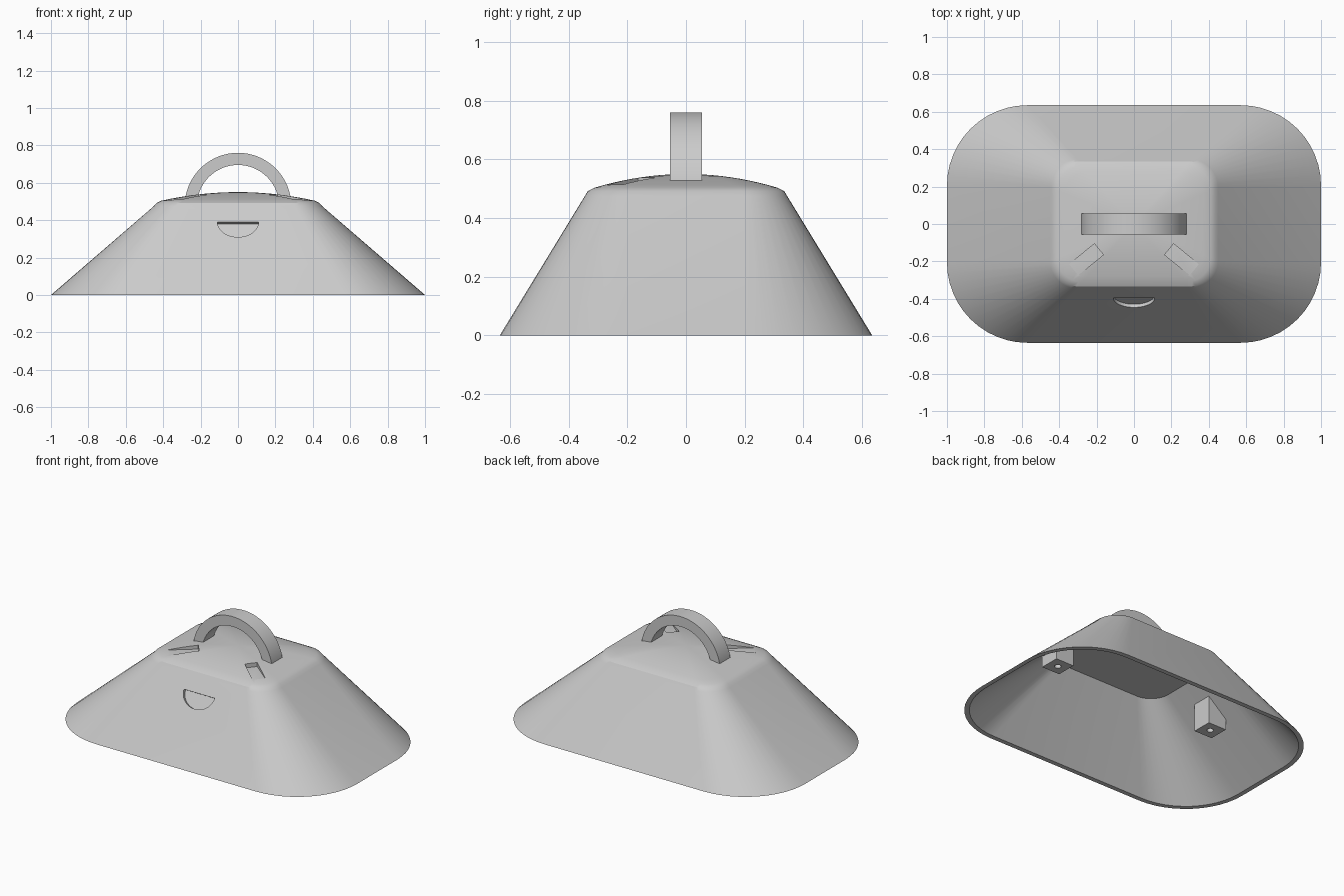
import bpy, bmesh, math
from mathutils import Matrix, Vector

if "Cube" in bpy.data.objects:
    bpy.data.objects.remove(bpy.data.objects["Cube"], do_unlink=True)

grey = bpy.data.materials.new("plain_grey")
grey.use_nodes = True
COLOR = (0.6, 0.6, 0.6, 1)
grey.diffuse_color = COLOR
grey.node_tree.nodes["Principled BSDF"].inputs["Base Color"].default_value = COLOR

X, Y, Z = Vector((1, 0, 0)), Vector((0, 1, 0)), Vector((0, 0, 1))


def make(name, bm):
    bmesh.ops.recalc_face_normals(bm, faces=bm.faces)
    mesh = bpy.data.meshes.new(name)
    bm.to_mesh(mesh)
    bm.free()
    mesh.materials.append(grey)
    obj = bpy.data.objects.new(name, mesh)
    bpy.context.collection.objects.link(obj)
    return obj


def prism(name, outline, origin, u, v, w, start, end):
    """Extrude a flat outline, drawn along u and v, from start to end along w."""
    bm = bmesh.new()
    origin = Vector(origin)
    verts = [bm.verts.new(origin + u * a + v * b + w * start) for a, b in outline]
    face = bm.faces.new(verts)
    out = bmesh.ops.extrude_face_region(bm, geom=[face])
    moved = [g for g in out["geom"] if isinstance(g, bmesh.types.BMVert)]
    bmesh.ops.translate(bm, verts=moved, vec=w * (end - start))
    return make(name, bm)


def arc(rx, ry, a0, a1, n):
    angles = [math.radians(a0 + (a1 - a0) * i / n) for i in range(n + 1)]
    return [(rx * math.cos(a), ry * math.sin(a)) for a in angles]


def cut(obj, cutters):
    for c in cutters:
        c.hide_render = True
        mod = obj.modifiers.new("cut", "BOOLEAN")
        mod.operation, mod.solver, mod.object = "DIFFERENCE", "EXACT", c
    graph = bpy.context.evaluated_depsgraph_get()
    mesh = bpy.data.meshes.new_from_object(obj.evaluated_get(graph))
    obj.modifiers.clear()
    obj.data = mesh
    for c in cutters:
        bpy.data.objects.remove(c, do_unlink=True)


def smooth(obj):
    bpy.ops.object.select_all(action="DESELECT")
    obj.select_set(True)
    bpy.context.view_layer.objects.active = obj
    bpy.ops.object.shade_smooth_by_angle(angle=math.radians(30))


def ring(bm, hx, hy, r, z, n=12):
    """Rounded rectangle loop of vertices."""
    verts = []
    for k, (sx, sy) in enumerate([(1, 1), (-1, 1), (-1, -1), (1, -1)]):
        for a, b in arc(r, r, 90 * k, 90 * k + 90, n):
            verts.append(bm.verts.new((sx * (hx - r) + a, sy * (hy - r) + b, z)))
    return verts


# Hollow shell: inner ceiling, inner wall, rim, outer wall, rounded shoulder, dome
bm = bmesh.new()
sections = [(.42, .32, .13, .465), (.97, .605, .40, 0), (1, .635, .43, 0),
            (.45, .345, .15, .475), (.435, .335, .145, .492), (.41, .31, .13, .504)]
for i in range(1, 10):
    s = 1 - i / 10
    sections.append((.41 * s, .31 * s, .13 * s, .504 + .046 * (1 - s * s)))
loops = [ring(bm, *sec) for sec in sections]
for a, b in zip(loops, loops[1:]):
    for i in range(len(a)):
        j = (i + 1) % len(a)
        bm.faces.new((a[i], a[j], b[j], b[i]))
bm.faces.new(loops[0])
apex = bm.verts.new((0, 0, .55))
last = loops[-1]
for i in range(len(last)):
    bm.faces.new((last[i], last[(i + 1) % len(last)], apex))
shell = make("shell", bm)

# Recesses: two slanted slots in the roof and a half-round scoop in the front wall
cutters = []
slot = [(-.087, -.038), (.087, -.038), (.087, .038), (-.087, .038)]
for side in (-1, 1):
    along = Vector((side * .135, -.11, 0)).normalized()
    cutters.append(prism("slot_cutter", slot, (side * .255, -.19, 0),
                         along, Z.cross(along), Z, .512, .62))
slope = Vector((0, .29, .475)).normalized()
cutters.append(prism("scoop_cutter", arc(.11, .094, 180, 360, 24),
                     (0, -.397, .39), X, slope, X.cross(slope), -.02, .06))
cut(shell, cutters)
smooth(shell)

# Arched carrying handle
arch = arc(.285, .285, 9, 171, 48) + arc(.22, .22, 171, 9, 48)
handle = prism("handle", arch, (0, 0, .475), X, Z, Y, -.055, .055)
smooth(handle)

# Screw posts inside both end walls, each with a blind hole
post = [(.52, .2), (.65, .2), (.65, .29), (.52, .397)]
for side, label in ((1, "left"), (-1, "right")):
    obj = prism(label + "_screw_post", post, (0, 0, 0), X * side, Z, Y, -.065, .065)
    hole = prism("hole_cutter", arc(.02, .02, 0, 345, 23), (side * .585, 0, 0),
                 X, Y, Z, .15, .3)
    cut(obj, [hole])
    smooth(obj)
